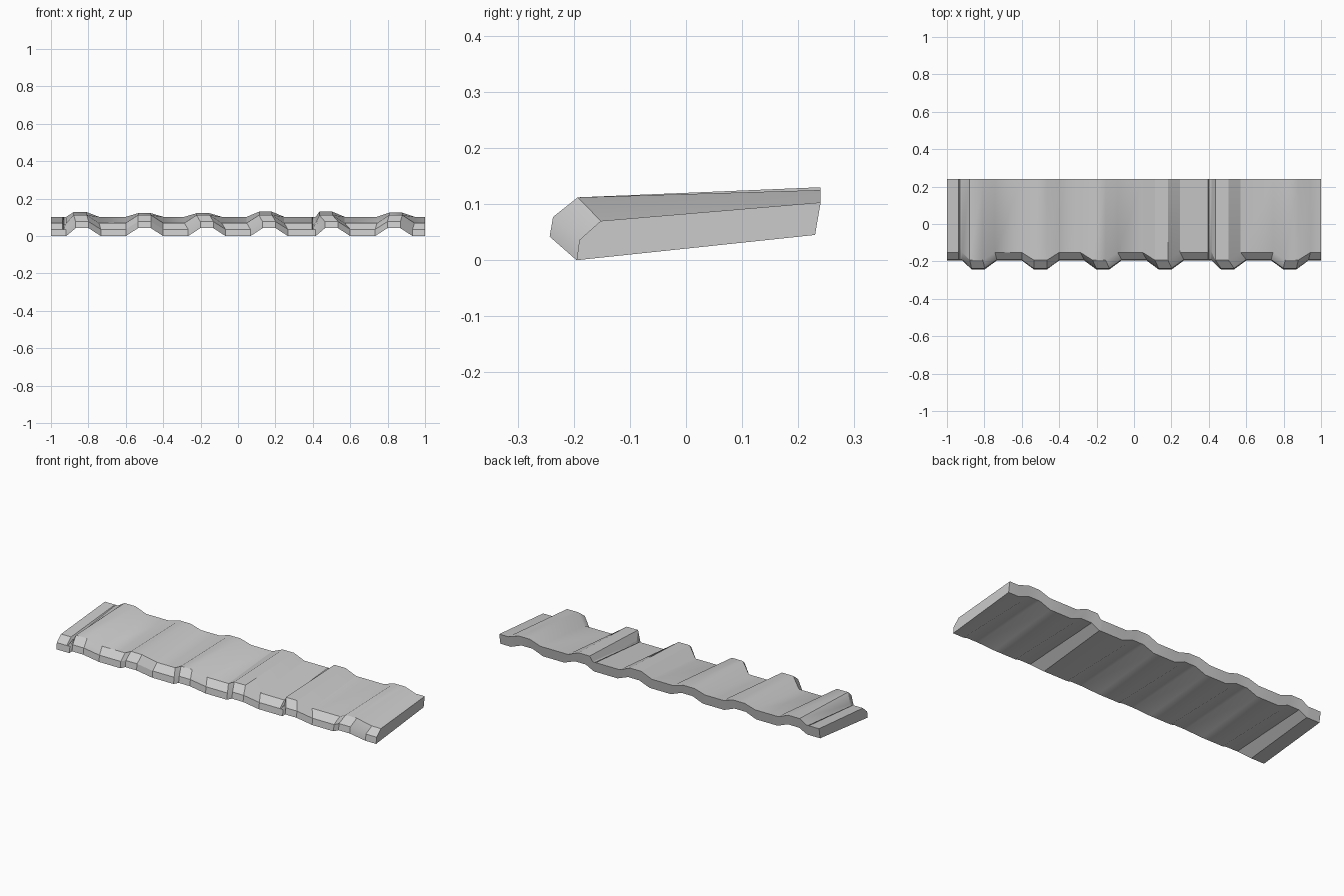
import bpy, bmesh

if "Cube" in bpy.data.objects:
    bpy.data.objects.remove(bpy.data.objects["Cube"])

# One grey clay colour
clay = bpy.data.materials.new("grey clay")
clay.use_nodes = True
grey = (0.6, 0.6, 0.6, 1)
clay.diffuse_color = grey
clay.node_tree.nodes["Principled BSDF"].inputs["Base Color"].default_value = grey

# Cross-sections (y, z): front bottom, front top, bevel top, back top, back bottom
VALLEY = [(-0.195, 0), (-0.19, 0.036), (-0.152, 0.07), (0.24, 0.103), (0.23, 0.045)]
CREST = [(-0.243, 0.042), (-0.237, 0.077), (-0.193, 0.112), (0.24, 0.127), (0.23, 0.07)]

WAVES = 6
PITCH = 2 / WAVES
SHIFTS = [-0.01, 0, -0.02, -0.02, -0.03, 0.01]   # hand-made wobble of each ridge
LIFTS = [0.001, -0.005, -0.005, 0.003, 0.003, -0.002]


def section(x, crest, shift=0, lift=0, notch=0):
    """Points of one slice through the tile row."""
    pts = []
    for i, (y, z) in enumerate(CREST if crest else VALLEY):
        px = x + (shift if i in (2, 3) else 0)
        if i == 3:
            z += lift
        if i == 2:
            y, z = y + notch, z - notch * 0.3
        pts.append((px, y, z))
    return pts


# Slices along the row: valley, crest, crest, valley for each ridge
slices = [section(-1, False)]
for i in range(WAVES):
    c = -1 + PITCH * (i + 0.5)
    s, l = SHIFTS[i], LIFTS[i]
    if i in (0, 4):  # small chipped seam beside the ridge
        slices.append(section(c - 0.104, False))
        slices.append(section(c - 0.098, False, 0, 0, 0.035))
        slices.append(section(c - 0.085, False, 0, 0, 0))
    else:
        slices.append(section(c - 0.1, False, s))
    slices.append(section(c - 0.035, True, s, l))
    slices.append(section(c + 0.035, True, s, l))
    slices.append(section(c + 0.1, False, s))
slices.append(section(1, False))

# Skin the slices and cap both ends
bm = bmesh.new()
rings = [[bm.verts.new(p) for p in ring] for ring in slices]
n = len(VALLEY)
for a, b in zip(rings, rings[1:]):
    for i in range(n):
        j = (i + 1) % n
        bm.faces.new((a[i], a[j], b[j], b[i]))
bm.faces.new(rings[0])
bm.faces.new(rings[-1][::-1])
bmesh.ops.recalc_face_normals(bm, faces=bm.faces)

mesh = bpy.data.meshes.new("roof_tile_row")
bm.to_mesh(mesh)
bm.free()
mesh.materials.append(clay)
tiles = bpy.data.objects.new("roof_tile_row", mesh)
bpy.context.collection.objects.link(tiles)

# Soft ridges, crisp rims
bpy.context.view_layer.objects.active = tiles
tiles.select_set(True)
bpy.ops.object.shade_smooth_by_angle(angle=0.5)
